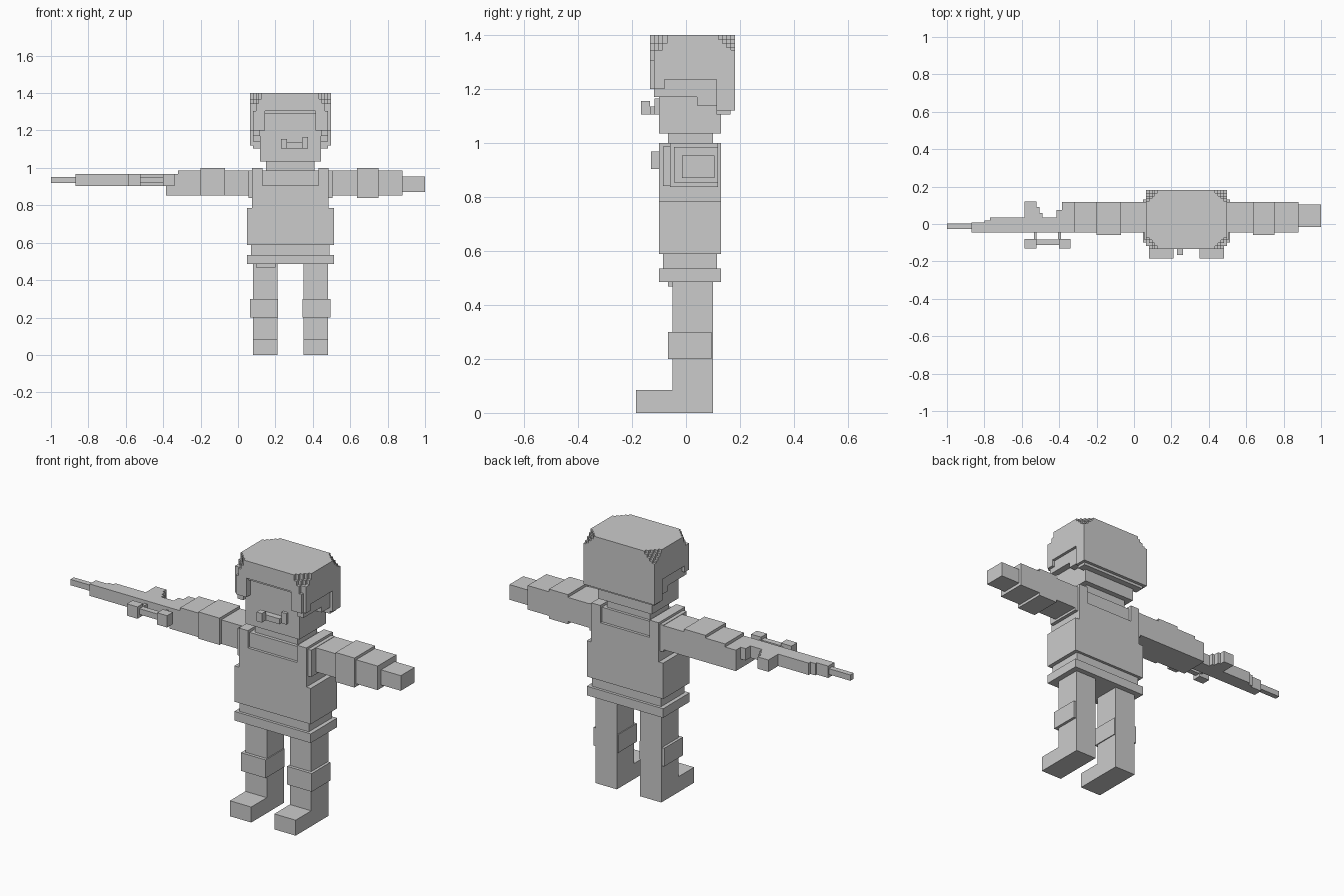
import bpy
import bmesh

grey = bpy.data.materials.new("plain_grey")
grey.diffuse_color = (0.6, 0.6, 0.6, 1)


def blocks(name, boxes):
    """One object from boxes given as (x0, x1, y0, y1, z0, z1)."""
    bm = bmesh.new()
    for x0, x1, y0, y1, z0, z1 in boxes:
        vs = bmesh.ops.create_cube(bm, size=1)["verts"]
        for v in vs:
            v.co = (x1 if v.co.x > 0 else x0,
                    y1 if v.co.y > 0 else y0,
                    z1 if v.co.z > 0 else z0)
    me = bpy.data.meshes.new(name)
    bm.to_mesh(me)
    bm.free()
    me.materials.append(grey)
    ob = bpy.data.objects.new(name, me)
    bpy.context.collection.objects.link(ob)
    return ob


CX = 0.28  # middle of the body


def mid(w, *yz):
    """Box centred on the body, half width w."""
    return (CX - w, CX + w, *yz)


def flip(b):
    """Mirror a box across the middle of the body."""
    return (2 * CX - b[1], 2 * CX - b[0], *b[2:])


def both(name, boxes):
    blocks("left_" + name, boxes)
    blocks("right_" + name, [flip(b) for b in boxes])


# Legs with knee pads and feet
both("leg", [(0.35, 0.48, -0.05, 0.10, 0, 0.49)])
both("knee_pad", [(0.345, 0.495, -0.067, 0.095, 0.2, 0.3)])
both("foot", [(0.35, 0.48, -0.185, -0.05, 0, 0.085)])
blocks("thigh_pouch", [(0.095, 0.2, -0.067, -0.05, 0.468, 0.49)])

# Belt, waist and torso
blocks("belt", [mid(0.232, -0.10, 0.13, 0.485, 0.535)])
blocks("waist", [mid(0.21, -0.085, 0.115, 0.535, 0.588)])
blocks("torso", [mid(0.232, -0.10, 0.13, 0.588, 0.785),
                 mid(0.205, -0.10, 0.13, 0.785, 0.905),
                 mid(0.205, -0.085, 0.115, 0.905, 0.985)])
both("strap", [(0.43, 0.485, -0.10, 0.13, 0.785, 1.0)])
both("shoulder_plate", [(0.48, 0.505, -0.085, 0.118, 0.84, 0.987)])
blocks("neck", [mid(0.13, -0.067, 0.10, 0.98, 1.04)])

# Arms
blocks("left_arm", [(0.50, 0.635, -0.045, 0.118, 0.853, 0.985),
                    (0.635, 0.75, -0.06, 0.118, 0.838, 1.0),
                    (0.75, 0.88, -0.045, 0.118, 0.853, 0.985)])
blocks("left_hand", [(0.88, 1.0, -0.015, 0.105, 0.87, 0.953)])
blocks("right_arm", [(-0.07, 0.06, -0.045, 0.118, 0.853, 0.985),
                     (-0.20, -0.07, -0.06, 0.118, 0.853, 1.0),
                     (-0.32, -0.20, -0.045, 0.118, 0.853, 0.985)])
blocks("right_hand", [(-0.385, -0.32, -0.045, 0.118, 0.90, 0.968),
                      (-0.385, -0.315, -0.045, 0.118, 0.853, 0.90)])

# Rifle held along the arm
blocks("rifle_body", [(-0.87, -0.38, -0.045, 0.008, 0.903, 0.968),
                      (-0.80, -0.38, 0.008, 0.02, 0.903, 0.968),
                      (-0.77, -0.38, 0.02, 0.035, 0.903, 0.968)])
blocks("rifle_magazine", [(-0.585, -0.52, 0.035, 0.12, 0.903, 0.968),
                          (-0.52, -0.505, 0.035, 0.09, 0.903, 0.968),
                          (-0.505, -0.49, 0.035, 0.06, 0.903, 0.968)])
blocks("rifle_grip", [(-0.415, -0.385, 0.035, 0.075, 0.903, 0.968)])
blocks("rifle_muzzle", [(-1.0, -0.87, -0.027, 0.002, 0.92, 0.952)])
blocks("scope", [(-0.585, -0.52, -0.13, -0.08, 0.903, 0.968),
                 (-0.40, -0.34, -0.13, -0.08, 0.903, 0.968),
                 (-0.52, -0.40, -0.113, -0.082, 0.92, 0.952)])
blocks("scope_mounts", [(-0.535, -0.52, -0.10, -0.045, 0.92, 0.952),
                        (-0.405, -0.39, -0.10, -0.045, 0.92, 0.952)])

# Face, side beard and pipe
blocks("face", [mid(0.163, -0.10, 0.13, 1.035, 1.33)])
blocks("side_beard", [mid(0.20, -0.10, 0.04, 1.17, 1.26),
                      mid(0.20, 0.04, 0.12, 1.14, 1.26)])
blocks("pipe", [(0.23, 0.345, -0.133, -0.10, 1.105, 1.135),
                (0.345, 0.375, -0.116, -0.10, 1.105, 1.165),
                (0.23, 0.262, -0.167, -0.133, 1.105, 1.155)])

# Hair: side locks, fringe and back
HW = 0.216
blocks("hair_back", [mid(HW, 0.113, 0.182, 1.12, 1.345),
                     mid(0.20, 0.113, 0.165, 1.105, 1.12)])
blocks("hair_sides", [mid(HW, -0.10, 0.113, 1.235, 1.345)])
both("side_lock", [(0.415, 0.48, -0.133, -0.10, 1.2, 1.305),
                   (0.445, 0.48, -0.118, -0.08, 1.17, 1.305),
                   (0.48, CX + HW, -0.118, -0.08, 1.20, 1.305)])
blocks("fringe", [mid(0.185, -0.133, -0.10, 1.305, 1.345),
                  mid(HW, -0.118, -0.10, 1.29, 1.345)])

# Hair crown: layers whose corners are cut in growing stairs
S = 0.0155
crown = []
for layer in range(4):
    front, back = 3 + layer // 2, 1 + layer
    z = 1.337 + layer * S
    for i in range(max(front, back) + 1):
        y0 = -0.133 + max(front - i, 0) * S
        y1 = 0.182 - max(back - i, 0) * S
        crown.append(mid(HW - i * S, y0, y1, z, z + S + 0.001))
blocks("hair_crown", crown)
